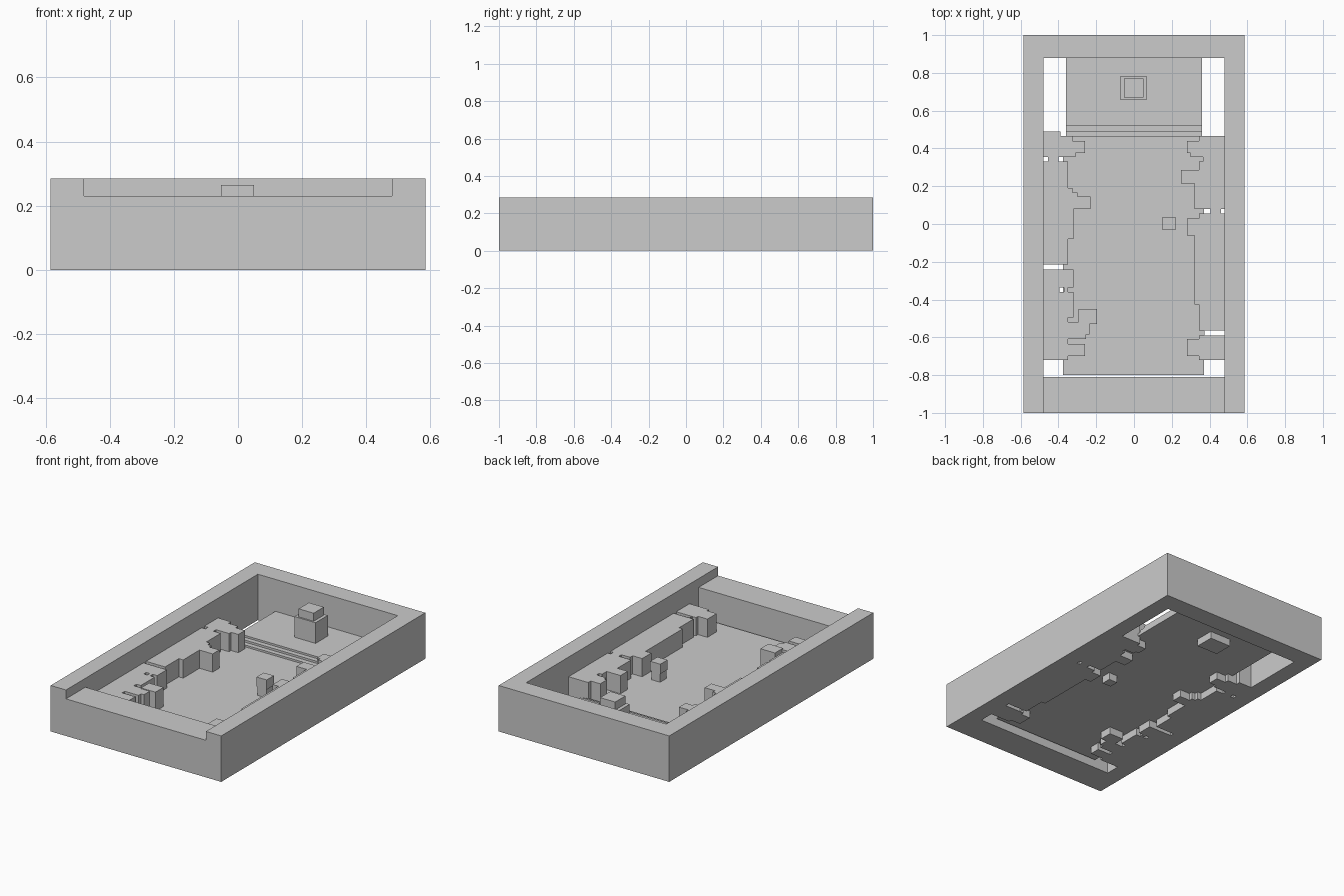
import bpy, bmesh

if "Cube" in bpy.data.objects:
    bpy.data.objects.remove(bpy.data.objects["Cube"])


def prism(name, outline, z0, z1):
    """Extrude a flat xy outline from z0 to z1."""
    bm = bmesh.new()
    base = bm.faces.new([bm.verts.new((x, y, z0)) for x, y in outline])
    top = bmesh.ops.extrude_face_region(bm, geom=[base])["geom"]
    for v in top:
        if isinstance(v, bmesh.types.BMVert):
            v.co.z = z1
    bmesh.ops.recalc_face_normals(bm, faces=bm.faces)
    mesh = bpy.data.meshes.new(name)
    bm.to_mesh(mesh)
    bm.free()
    obj = bpy.data.objects.new(name, mesh)
    bpy.context.collection.objects.link(obj)
    return obj


def box(name, x0, x1, y0, y1, z0, z1):
    return prism(name, [(x0, y0), (x1, y0), (x1, y1), (x0, y1)], z0, z1)


def cut(obj, *bounds):
    """Subtract a box from an object."""
    cutter = box("cutter", *bounds)
    cutter.hide_render = True
    mod = obj.modifiers.new("cut", "BOOLEAN")
    mod.operation = "DIFFERENCE"
    mod.solver = "EXACT"
    mod.object = cutter
    bpy.context.view_layer.objects.active = obj
    bpy.ops.object.modifier_apply(modifier=mod.name)
    bpy.data.objects.remove(cutter)


def terrace(name, side, y_start, rows):
    """Blocky ledge along a side wall; rows are (inner x, y where the row ends)."""
    outline = [(side * WALL_X, y_start)]
    y = y_start
    for x, y_end in rows:
        outline += [(side * x, y), (side * x, y_end)]
        y = y_end
    outline.append((side * WALL_X, y))
    return prism(name, outline, 0, LEDGE_Z)


WALL_X, LEDGE_Z = 0.48, 0.163

# Surrounding walls with a lowered front sill
walls = box("outer_walls", -0.585, 0.585, -1, 1, 0, 0.285)
cut(walls, -WALL_X, WALL_X, -0.81, 0.88, -0.1, 0.5)
cut(walls, -WALL_X, WALL_X, -1.1, -0.75, 0.23, 0.5)

# Floor, steps and raised rear platform
box("floor", -0.375, 0.37, -0.8, 0.46, 0.045, 0.05)
for name, y0, y1, z in (("lower_step", 0.46, 0.49, 0.062),
                        ("upper_step", 0.49, 0.52, 0.075),
                        ("rear_platform", 0.52, 0.88, 0.087)):
    box(name, -0.36, 0.36, y0, y1, 0.045, z)

# Pedestal on the platform
box("pedestal_base", -0.075, 0.07, 0.66, 0.78, 0, 0.215)
box("pedestal_top", -0.053, 0.05, 0.67, 0.77, 0.215, 0.265)

# Left ledge and its slots
left = terrace("left_ledge", -1, 0.49, [
    (0.39, 0.465), (0.325, 0.44), (0.26, 0.375), (0.31, 0.355),
    (0.375, 0.33), (0.35, 0.19), (0.325, 0.167), (0.30, 0.145),
    (0.23, 0.08), (0.32, -0.08), (0.35, -0.215), (0.375, -0.24),
    (0.32, -0.335), (0.35, -0.36), (0.32, -0.495), (0.35, -0.52),
    (0.235, -0.585), (0.255, -0.61), (0.35, -0.635), (0.26, -0.70),
    (0.35, -0.72)])
cut(left, -0.49, -0.455, 0.33, 0.355, -0.1, 0.3)
cut(left, -0.40, -0.37, 0.33, 0.355, -0.1, 0.3)
cut(left, -0.49, -0.37, -0.24, -0.215, -0.1, 0.3)
cut(left, -0.395, -0.37, -0.36, -0.335, -0.1, 0.3)

# Right ledge and its slots
right = terrace("right_ledge", 1, 0.465, [
    (0.345, 0.44), (0.28, 0.375), (0.30, 0.355), (0.365, 0.33),
    (0.345, 0.285), (0.25, 0.215), (0.32, 0.08), (0.37, 0.055),
    (0.345, 0.03), (0.28, -0.06), (0.32, -0.425), (0.345, -0.565),
    (0.37, -0.59), (0.345, -0.61), (0.28, -0.70), (0.345, -0.72)])
cut(right, 0.36, 0.405, 0.055, 0.08, -0.1, 0.3)
cut(right, 0.46, 0.49, 0.055, 0.08, -0.1, 0.3)
cut(right, 0.372, 0.49, -0.59, -0.565, -0.1, 0.3)

# Free-standing blocks on the floor
box("front_left_block", -0.295, -0.195, -0.53, -0.45, 0, LEDGE_Z + 0.005)
box("small_block_base", 0.155, 0.215, -0.028, 0.032, 0, 0.105)
box("small_block_top", 0.15, 0.22, -0.033, 0.037, 0.105, 0.165)
